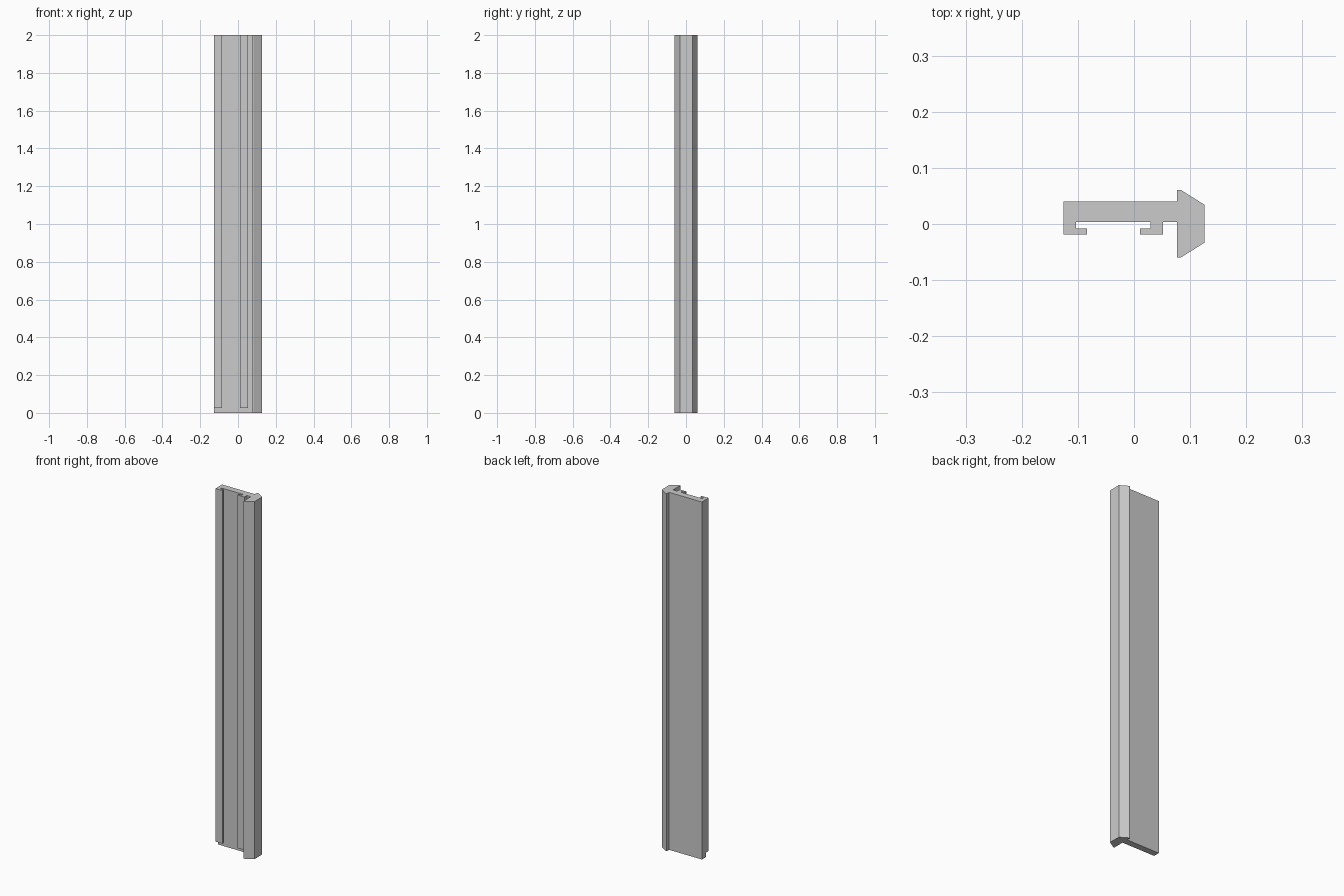
import bpy
import bmesh

cube = bpy.data.objects.get("Cube")
if cube:
    bpy.data.objects.remove(cube, do_unlink=True)

GREY = (0.6, 0.6, 0.6, 1.0)
material = bpy.data.materials.new("plain grey")
material.use_nodes = True
material.diffuse_color = GREY
material.node_tree.nodes["Principled BSDF"].inputs["Base Color"].default_value = GREY

TOP = 2.0
RAIL_BOTTOM = 0.025
BACK, FACE = 0.04, 0.004        # back and front of the plate
LIP, RAIL_FRONT = -0.008, -0.019
LEFT, NECK = -0.126, 0.077


def extrude_profile(name, points, bottom):
    """Extrude a plan outline from bottom up to the common top."""
    bm = bmesh.new()
    base = bm.faces.new([bm.verts.new((x, y, bottom)) for x, y in points])
    result = bmesh.ops.extrude_face_region(bm, geom=[base], use_keep_orig=True)
    verts = [v for v in result["geom"] if isinstance(v, bmesh.types.BMVert)]
    bmesh.ops.translate(bm, verts=verts, vec=(0, 0, TOP - bottom))
    bmesh.ops.recalc_face_normals(bm, faces=bm.faces)
    mesh = bpy.data.meshes.new(name)
    bm.to_mesh(mesh)
    bm.free()
    mesh.materials.append(material)
    obj = bpy.data.objects.new(name, mesh)
    bpy.context.collection.objects.link(obj)
    return obj


def hooked_rail(name, outer, inner, tip):
    """L-shaped rail standing on the plate, with its lip ending at tip."""
    extrude_profile(name, [(outer, FACE), (outer, RAIL_FRONT), (tip, RAIL_FRONT),
                           (tip, LIP), (inner, LIP), (inner, FACE)], RAIL_BOTTOM)


# Flat plate with the bevelled edge bar
extrude_profile("plate_and_edge_bar", [
    (LEFT, FACE), (NECK, FACE), (NECK, -0.06), (0.083, -0.06),
    (0.126, -0.033), (0.126, 0.034), (0.083, 0.061), (NECK, 0.061),
    (NECK, BACK), (LEFT, BACK)], 0.0)

# Two facing rails that form the slot
hooked_rail("outer_rail", LEFT, -0.103, -0.084)
hooked_rail("inner_rail", 0.052, 0.029, 0.011)
